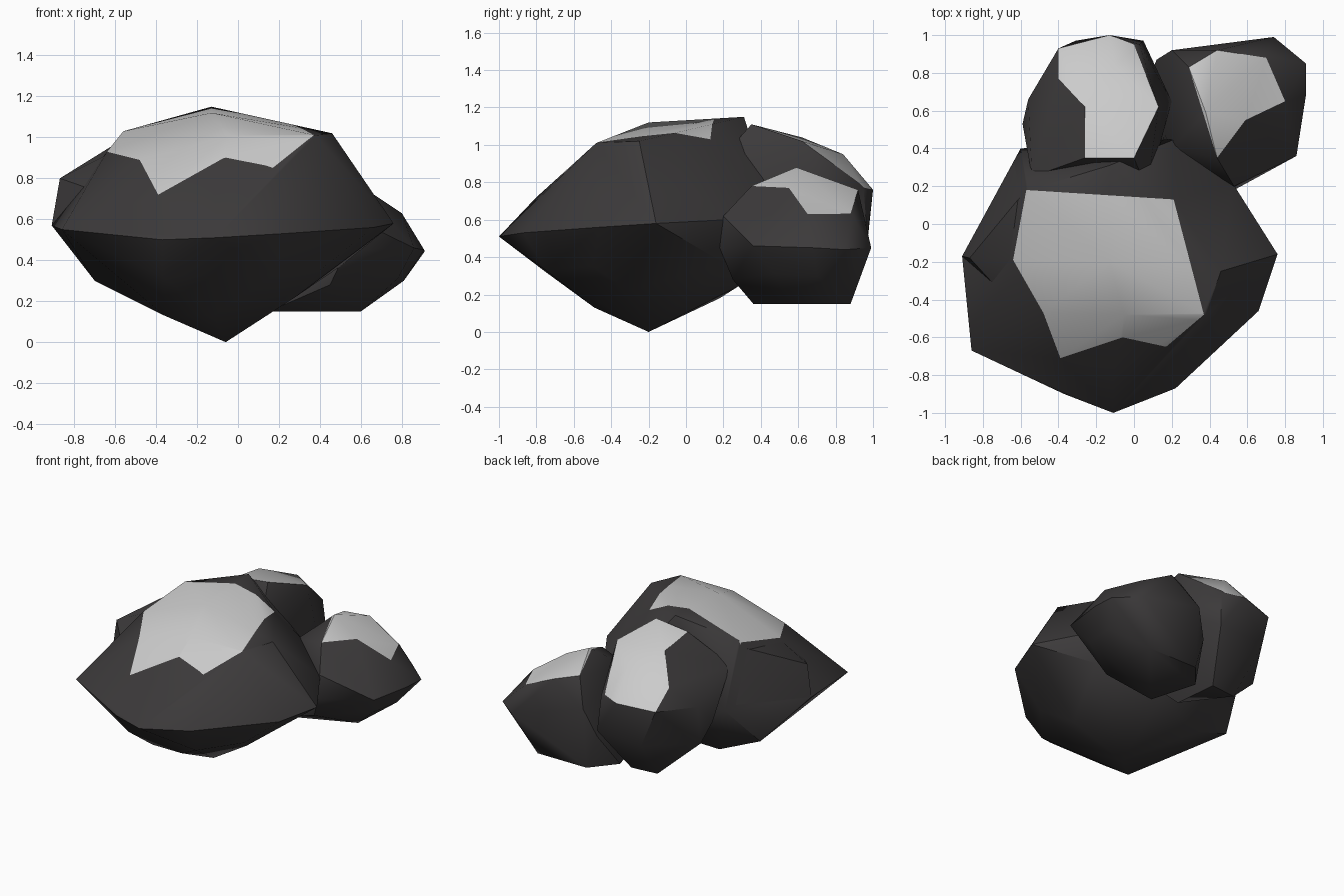
import bpy, bmesh
from mathutils import Vector

if "Cube" in bpy.data.objects:
    bpy.data.objects.remove(bpy.data.objects["Cube"])


def material(name, grey):
    m = bpy.data.materials.new(name)
    m.diffuse_color = (*grey, 1)
    m.use_nodes = True
    m.node_tree.nodes["Principled BSDF"].inputs["Base Color"].default_value = m.diffuse_color
    return m


STONE = material("dark_stone", (0.045, 0.042, 0.043))
CAP = material("pale_cap", (0.52, 0.52, 0.52))


def inside(p, poly):
    hit = False
    for (ax, ay), (bx, by) in zip(poly, poly[1:] + poly[:1]):
        if (ay > p.y) != (by > p.y) and p.x < (bx - ax) * (p.y - ay) / (by - ay) + ax:
            hit = not hit
    return hit


def rock(name, points, outline=()):
    """Chipped boulder: convex hull of key corners, pale cap cut along an outline seen from above."""
    outline = list(outline)
    bm = bmesh.new()
    for p in points:
        bm.verts.new(p)
    hull = bmesh.ops.convex_hull(bm, input=bm.verts[:])
    junk = {g for g in hull["geom_interior"] + hull["geom_unused"]
            if isinstance(g, bmesh.types.BMVert)}
    bmesh.ops.delete(bm, geom=list(junk), context='VERTS')
    bmesh.ops.recalc_face_normals(bm, faces=bm.faces[:])
    # cut the cap border into the upward faces
    for a, b in zip(outline, outline[1:] + outline[:1]):
        up = [f for f in bm.faces if f.normal.z > 0.15]
        geom = set(up) | {e for f in up for e in f.edges} | {v for f in up for v in f.verts}
        bmesh.ops.bisect_plane(bm, geom=list(geom), plane_co=(*a, 0), dist=1e-4,
                               plane_no=Vector((b[1] - a[1], a[0] - b[0], 0)).normalized())
    for f in bm.faces:
        f.material_index = int(f.normal.z > 0.15 and inside(f.calc_center_median(), outline))
    # remove the leftover cut lines, keep the cap border crisp
    bmesh.ops.dissolve_limit(bm, angle_limit=0.03, verts=bm.verts[:], edges=bm.edges[:],
                             delimit={'MATERIAL'})
    for e in bm.edges:
        e.smooth = len({f.material_index for f in e.link_faces}) == 1
    me = bpy.data.meshes.new(name)
    bm.to_mesh(me)
    bm.free()
    me.materials.append(STONE)
    me.materials.append(CAP)
    ob = bpy.data.objects.new(name, me)
    bpy.context.collection.objects.link(ob)
    bpy.ops.object.select_all(action='DESELECT')
    ob.select_set(True)
    bpy.context.view_layer.objects.active = ob
    bpy.ops.object.shade_smooth_by_angle(angle=0.7)


# large front boulder: crown, waist, underside
rock("large_rock", [
    (-.13, .31, 1.15), (-.56, .18, 1.03), (-.13, -.2, 1.12), (.21, .13, 1.03), (.46, -.25, 1.02),
    (.38, -.48, 1.01), (-.05, -.48, 1.01), (-.48, -.47, .89), (-.64, -.19, .93), (-.39, -.71, .72),
    (.17, -.65, .79), (-.11, -.8, .72),
    (-.11, -1, .51), (-.37, -.9, .5), (.22, -.87, .53), (.66, -.46, .56), (.76, -.16, .58),
    (.52, .22, .6), (.22, .45, .7), (-.6, .4, .6), (-.91, -.17, .57), (-.86, -.67, .55),
    (-.37, -.75, .32), (.18, -.75, .33), (.4, -.5, .35), (-.36, -.49, .13), (-.12, -.49, .13),
    (-.06, -.2, 0), (-.7, .13, .3), (-.4, .18, .18), (.28, -.3, .22), (0, .29, .25),
    (.5, .2, .37)],
    [(-.57, .18), (.21, .13), (.37, -.48), (.17, -.65), (-.06, -.6), (-.39, -.71),
     (-.48, -.47), (-.64, -.19)])

# shoulder standing proud on the left of the large boulder
rock("left_shoulder", [
    (-.91, -.17, .57), (-.87, -.18, .8), (-.65, -.19, .91), (-.64, -.43, .72),
    (-.6, .39, .6), (-.58, .17, .98), (-.4, 0, .6)])

# tall rock at the back left
rock("tall_rock", [
    (0, .35, 1.11), (-.26, .35, 1.08), (.13, .62, 1.02), (-.26, .62, 1.04), (-.1, .84, .95),
    (-.4, .77, .86), (-.4, .93, .74), (-.13, 1, .76), (.03, .95, .76), (.07, .18, .92),
    (-.54, .25, .87), (-.56, .66, .72), (.2, .65, .65), (-.59, .53, .57), (.05, .97, .5),
    (-.31, .97, .48), (.1, .2, .4), (-.48, .3, .62), (-.54, .6, .42), (-.27, .72, .17),
    (-.07, .74, .17), (-.05, .4, .18)],
    [(-.4, .94), (-.31, .965), (-.13, 1), (0, .95), (.13, .62), (0, .35), (-.26, .35),
     (-.26, .62), (-.4, .77)])

# low rock at the back right
rock("low_rock", [
    (.38, .59, .88), (.44, .35, .78), (.29, .83, .79), (.44, .92, .76), (.59, .55, .77),
    (.8, .65, .63), (.7, .89, .63), (.53, .2, .62), (.2, .4, .72), (.2, .92, .6), (.74, .99, .45),
    (.91, .85, .44), (.91, .68, .45), (.86, .36, .46), (.53, .18, .45), (.12, .87, .4),
    (.81, .7, .3), (.78, .47, .31), (.45, .25, .28), (.68, .9, .29), (.6, .55, .15),
    (.6, .88, .15), (.15, .36, .15), (.2, .88, .15), (.05, .7, .15)],
    [(.44, .92), (.7, .88), (.8, .65), (.59, .55), (.44, .35), (.29, .83)])
